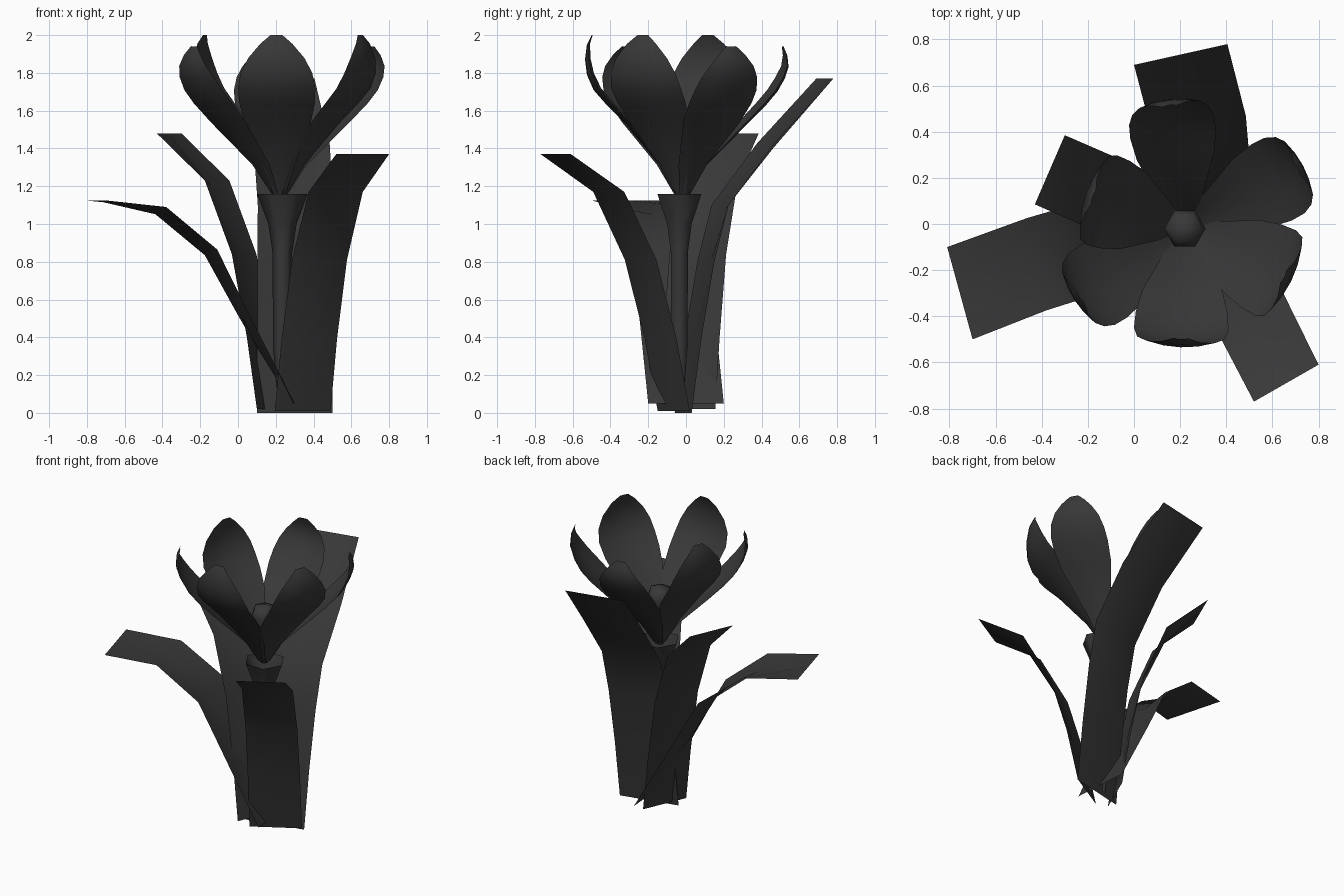
import bpy, bmesh, math
from mathutils import Vector

cube = bpy.data.objects.get("Cube")
if cube:
    bpy.data.objects.remove(cube, do_unlink=True)

mat = bpy.data.materials.new("charcoal")
mat.use_nodes = True
COLOUR = (0.04, 0.04, 0.04, 1)
mat.diffuse_color = COLOUR
mat.node_tree.nodes["Principled BSDF"].inputs["Base Color"].default_value = COLOUR

CENTRE = Vector((0.22, -0.02, 0))


def grid_object(name, rows, closed=False):
    """Skin equal-length rows of points into a smooth surface."""
    bm = bmesh.new()
    grid = [[bm.verts.new(p) for p in row] for row in rows]
    n = len(rows[0])
    for low, high in zip(grid, grid[1:]):
        for i in range(n if closed else n - 1):
            j = (i + 1) % n
            bm.faces.new((low[i], low[j], high[j], high[i]))
    if closed:
        bmesh.ops.remove_doubles(bm, verts=bm.verts, dist=0.0005)
        bmesh.ops.recalc_face_normals(bm, faces=bm.faces)
    mesh = bpy.data.meshes.new(name)
    bm.to_mesh(mesh)
    bm.free()
    mesh.materials.append(mat)
    mesh.shade_smooth()
    obj = bpy.data.objects.new(name, mesh)
    bpy.context.collection.objects.link(obj)
    return obj


def lathe(name, profile, centre, sides=6):
    """Turn a (radius, z) profile around a vertical axis."""
    rows = []
    for r, z in profile:
        angles = [math.tau * i / sides for i in range(sides)]
        rows.append([centre + Vector((r * math.cos(a), r * math.sin(a), z)) for a in angles])
    return grid_object(name, rows, closed=True)


def leaf(name, base, tip, profile, bow=(0, 0)):
    """Strip from a base edge to a tip edge, bowed sideways, with a sagging
    midrib; profile holds (travel, z)."""
    start, end = [sum((Vector((*p, 0)) for p in edge), Vector()) / 2 for edge in (base, tip)]
    length = (end - start).length
    along = (end - start).normalized()
    rows = []
    for k, (t, z) in enumerate(profile):
        shift = Vector((*bow, 0)) * math.sin(math.pi * t)
        a, b = [Vector((*p, z)).lerp(Vector((*q, z)), t) + shift for p, q in zip(base, tip)]
        (t0, z0), (t1, z1) = profile[max(k - 1, 0)], profile[min(k + 1, len(profile) - 1)]
        under = (along * (z1 - z0) - Vector((0, 0, (t1 - t0) * length))).normalized()
        sag = 0.12 * (b - a).length * math.sin(math.pi * t)
        rows.append([a, (a + b) / 2 + under * sag, b])
    return grid_object(name, rows)


def petal(name, degrees, profile, reach):
    """Cupped petal; profile holds (radius, z, half width)."""
    a = math.radians(degrees)
    out = Vector((math.cos(a), math.sin(a), 0))
    side = Vector((-out.y, out.x, 0))
    rows = []
    for r, z, w in profile:
        cup = 0.16 * w
        row = []
        for u in (-1, -0.5, 0, 0.5, 1):
            p = CENTRE + out * (r * reach - cup * u * u) + side * (w * u)
            p.z = z + 0.3 * cup * u * u
            row.append(p)
        rows.append(row)
    return grid_object(name, rows)


# Flared stem and the pistil inside the flower
lathe("stem", [(0.02, 0.03), (0.05, 0.35), (0.052, 0.85), (0.075, 1.0), (0.135, 1.16)],
      Vector((0.235, -0.035, 0)))
lathe("pistil", [(0.03, 1.14), (0.05, 1.3), (0.09, 1.47), (0.07, 1.53), (0, 1.55)], CENTRE)

# Two whorls of petals: a taller inner one and a wider outer one
INNER = [(0.03, 1.15, 0.03), (0.12, 1.31, 0.085), (0.3, 1.53, 0.175), (0.4, 1.63, 0.2),
         (0.47, 1.71, 0.205), (0.505, 1.79, 0.19), (0.515, 1.87, 0.15), (0.505, 1.95, 0.085),
         (0.48, 2.0, 0.03)]
OUTER = [(0.03, 1.15, 0.03), (0.13, 1.31, 0.085), (0.35, 1.53, 0.17), (0.45, 1.63, 0.187),
         (0.51, 1.7, 0.185), (0.55, 1.77, 0.165), (0.57, 1.83, 0.13), (0.565, 1.89, 0.08),
         (0.545, 1.94, 0.03)]
for name, degrees, reach in (("front", -92, 1), ("right_front", -26, 1), ("left_back", 161, 0.88)):
    petal("inner_petal_" + name, degrees, INNER, reach)
for name, degrees, reach in (("back", 97, 0.99), ("right_back", 28, 1.02), ("left_front", 213, 1)):
    petal("outer_petal_" + name, degrees, OUTER, reach)

# Four broad arching leaves
leaf("front_leaf", [(0.195, -0.15), (0.49, 0.02)], [(0.52, -0.77), (0.8, -0.61)],
     [(0, 0.01), (0.11, 0.39), (0.28, 0.81), (0.55, 1.17), (1, 1.37)])
leaf("back_leaf", [(0.1, -0.06), (0.5, 0.03)], [(0, 0.69), (0.405, 0.78)],
     [(0, 0), (0.07, 0.4), (0.16, 0.8), (0.26, 1.1), (0.585, 1.43), (1, 1.77)], bow=(0.042, 0))
leaf("side_leaf", [(0.1, -0.145), (0.23, 0.155)], [(-0.43, 0.085), (-0.3, 0.385)],
     [(0, 0.02), (0.1, 0.4), (0.25, 0.84), (0.52, 1.23), (1, 1.48)])
leaf("low_leaf", [(0.27, 0.2), (0.3, -0.2)], [(-0.81, -0.1), (-0.7, -0.5)],
     [(0, 0.05), (0.25, 0.54), (0.41, 0.865), (0.68, 1.09), (1, 1.125)], bow=(0, 0.035))
